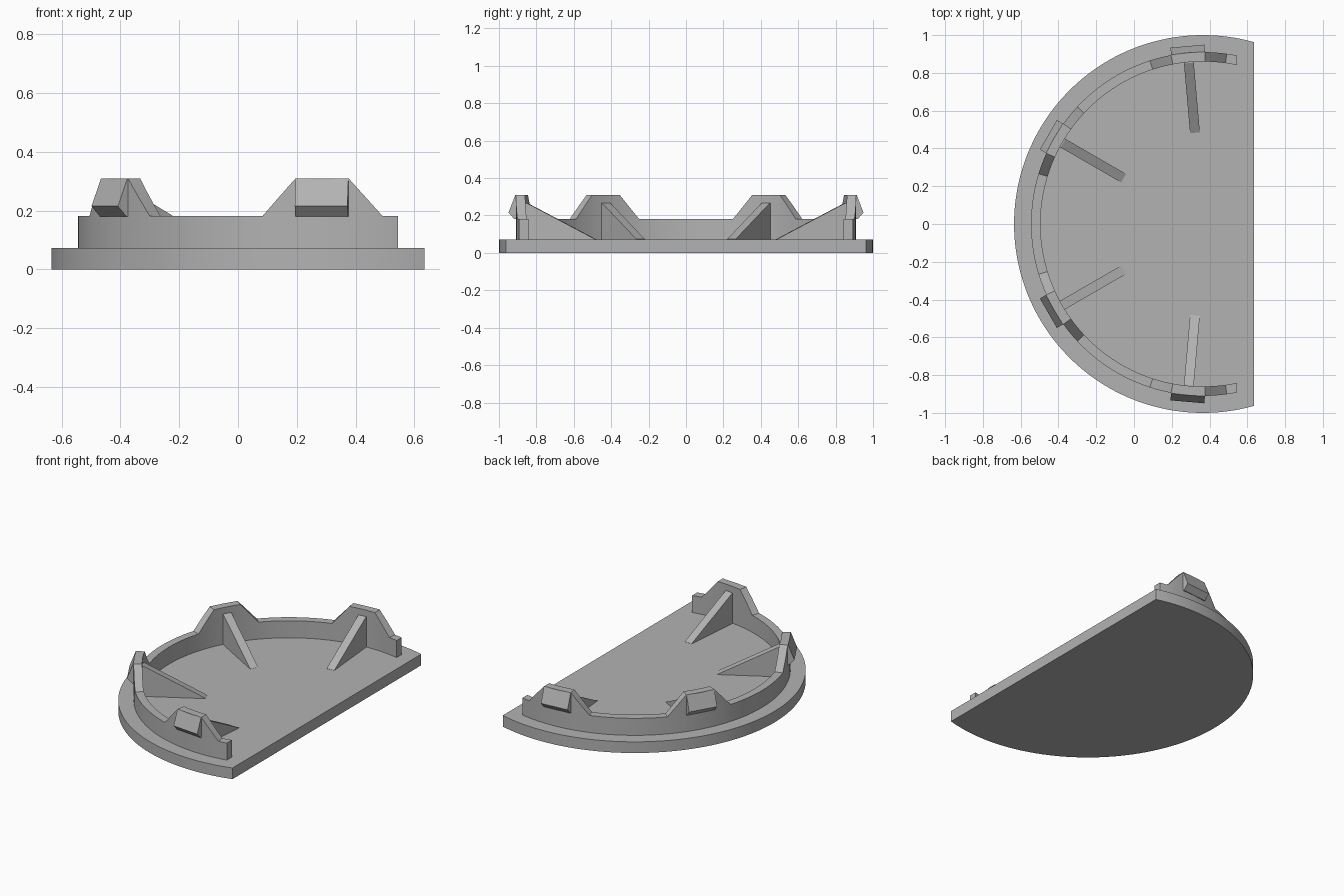
import bpy, bmesh
from math import sin, cos, acos, sqrt, radians, degrees
from mathutils import Matrix, Vector

cube = bpy.data.objects.get("Cube")
if cube:
    bpy.data.objects.remove(cube)

CX = 0.365                      # centre of the arc
BASE_TOP, WALL_TOP, CLIP_TOP = 0.072, 0.182, 0.31
R_IN, R_OUT = 0.86, 0.91
WALL_END = 0.18                 # wall is cut off this far past the centre
CLIP_ANGLES = [95, 150, 210, 265]

grey = bpy.data.materials.new("plain grey")
grey.use_nodes = True
colour = (0.45, 0.45, 0.45, 1)
grey.diffuse_color = colour
grey.node_tree.nodes["Principled BSDF"].inputs["Base Color"].default_value = colour


def finish(name, bm, smooth=False):
    bmesh.ops.recalc_face_normals(bm, faces=bm.faces)
    mesh = bpy.data.meshes.new(name)
    bm.to_mesh(mesh)
    bm.free()
    mesh.materials.append(grey)
    obj = bpy.data.objects.new(name, mesh)
    bpy.context.collection.objects.link(obj)
    if smooth:
        bpy.ops.object.select_all(action='DESELECT')
        obj.select_set(True)
        bpy.context.view_layer.objects.active = obj
        bpy.ops.object.shade_smooth_by_angle(angle=radians(20))
    return obj


def extrude(name, points, offset, matrix=None, smooth=False):
    """Closed polygon pushed along an offset, then placed by a matrix."""
    bm = bmesh.new()
    face = bm.faces.new([bm.verts.new(p) for p in points])
    new = bmesh.ops.extrude_face_region(bm, geom=[face])["geom"]
    verts = [v for v in new if isinstance(v, bmesh.types.BMVert)]
    bmesh.ops.translate(bm, verts=verts, vec=Vector(offset))
    if matrix:
        bm.transform(matrix)
    return finish(name, bm, smooth)


# Base plate: a disc with one side cut flat
start = degrees(acos(0.27))
steps = 96
arc = [radians(start + (360 - 2 * start) * i / steps) for i in range(steps + 1)]
extrude("base_plate", [(CX + cos(a), sin(a), 0) for a in arc],
        (0, 0, BASE_TOP), smooth=True)


# Curved wall rising into a sloped tab at each clip
def wall_height(angle):
    away = min(abs(angle - c) for c in CLIP_ANGLES)
    t = min(max((13 - away) / (13 - 5.7), 0), 1)
    return WALL_TOP + (CLIP_TOP - WALL_TOP) * t


first = degrees(acos(WALL_END / R_OUT))
stations = {first, 360 - first}
stations.update(range(80, 281, 2))
for c in CLIP_ANGLES:
    stations.update((c - 13, c - 5.7, c + 5.7, c + 13))
stations = sorted(stations)

bm = bmesh.new()
rings = []
for angle in stations:
    a, top = radians(angle), wall_height(angle)
    ring = []
    for r, z in ((R_IN, 0.06), (R_OUT, 0.06), (R_OUT, top), (R_IN, top)):
        x, y = r * cos(a), r * sin(a)
        if angle in (stations[0], stations[-1]):
            x = WALL_END
            y = sqrt(r * r - x * x) * (1 if y > 0 else -1)
        ring.append(bm.verts.new((CX + x, y, z)))
    rings.append(ring)
for p, q in zip(rings, rings[1:]):
    for i in range(4):
        j = (i + 1) % 4
        bm.faces.new((p[i], p[j], q[j], q[i]))
bm.faces.new(rings[0])
bm.faces.new(rings[-1])
finish("curved_wall", bm, smooth=True)

# Clip hooks outside the wall and triangular ribs inside it
HOOK = [(0.895, 0.31), (0.908, 0.31), (0.945, 0.215), (0.912, 0.18), (0.895, 0.18)]
RIB = [(0.485, 0.065), (0.87, 0.065), (0.87, 0.268), (0.855, 0.268), (0.485, 0.073)]
for number, angle in enumerate(CLIP_ANGLES, 1):
    place = Matrix.Translation((CX, 0, 0)) @ Matrix.Rotation(radians(angle), 4, 'Z')
    for part, profile, half in (("clip_hook", HOOK, 0.09), ("support_rib", RIB, 0.026)):
        extrude(f"{part}_{number}", [(r, -half, z) for r, z in profile],
                (0, 2 * half, 0), place)
